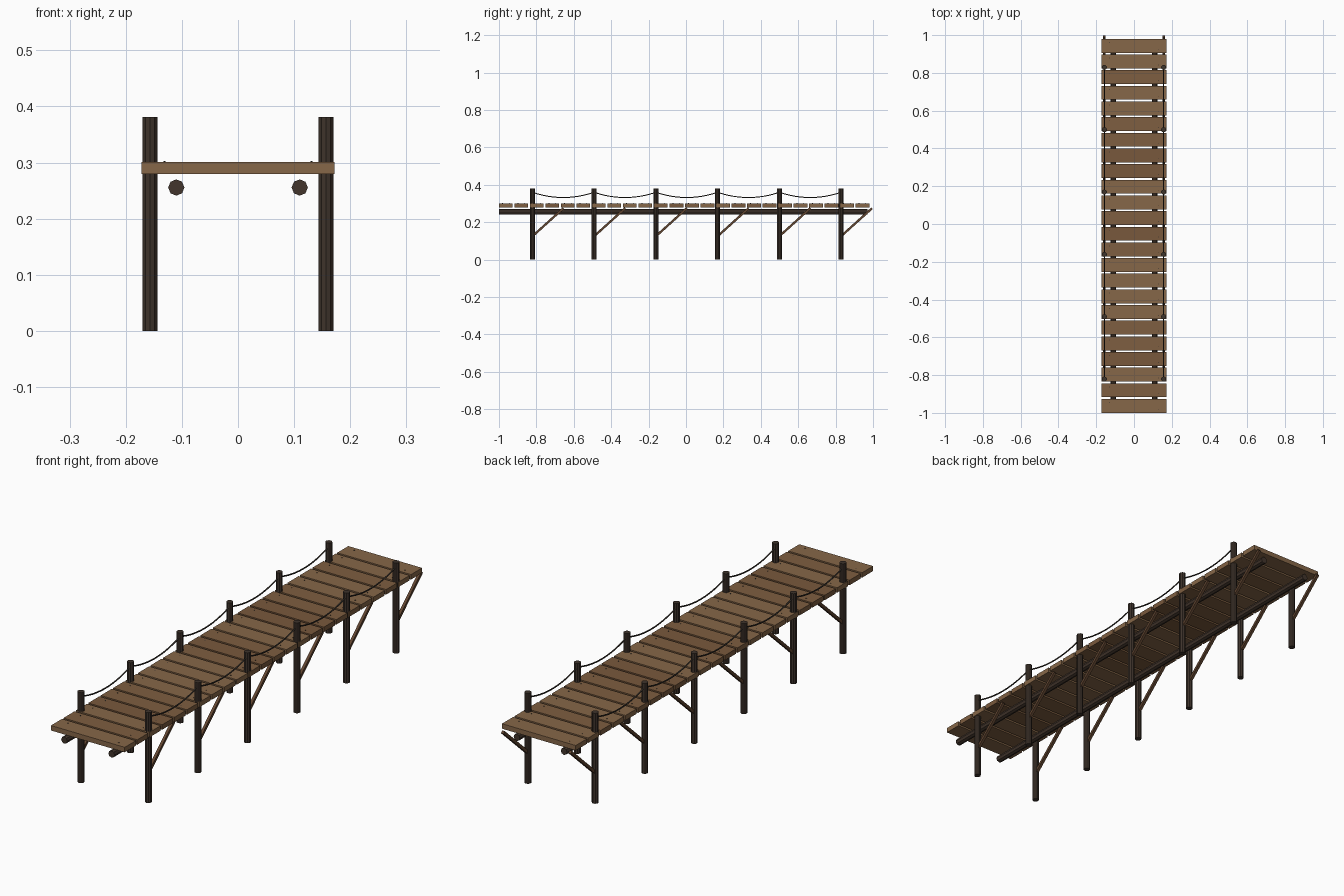
import bpy, bmesh, math, random
from mathutils import Vector, Matrix

if "Cube" in bpy.data.objects:
    bpy.data.objects.remove(bpy.data.objects["Cube"])

random.seed(4)

def material(name, rgb):
    m = bpy.data.materials.new(name)
    m.diffuse_color = (*rgb, 1)
    m.use_nodes = True
    m.node_tree.nodes["Principled BSDF"].inputs["Base Color"].default_value = m.diffuse_color
    return m

PLANKS = [material("plank_wood_%d" % i, c) for i, c in enumerate(
    [(0.24, 0.135, 0.065), (0.21, 0.112, 0.052), (0.19, 0.098, 0.045)])]
POST = material("post_wood", (0.048, 0.033, 0.024))
BEAM = material("beam_wood", (0.055, 0.036, 0.025))
BRACE = material("brace_wood", (0.12, 0.06, 0.03))
ROPE = material("rope", (0.04, 0.032, 0.025))
NAIL = material("nail_iron", (0.03, 0.028, 0.026))

def finish(bm, name, mat):
    me = bpy.data.meshes.new(name)
    bm.to_mesh(me)
    bm.free()
    me.materials.append(mat)
    ob = bpy.data.objects.new(name, me)
    bpy.context.collection.objects.link(ob)
    return ob

def along(a, b):
    """Matrix placing a z-aligned primitive midway between a and b."""
    d = b - a
    return Matrix.Translation((a + b) / 2) @ d.to_track_quat('Z', 'Y').to_matrix().to_4x4()

def cylinder(name, a, b, r, sides, mat):
    a, b = Vector(a), Vector(b)
    bm = bmesh.new()
    bmesh.ops.create_cone(bm, cap_ends=True, segments=sides, radius1=r, radius2=r,
                          depth=(b - a).length, matrix=along(a, b))
    return finish(bm, name, mat)

def box(name, size, matrix, mat):
    bm = bmesh.new()
    bmesh.ops.create_cube(bm, size=1, matrix=matrix @ Matrix.Diagonal((*size, 1)))
    return finish(bm, name, mat)

# Deck planks with nails
COUNT, WIDTH = 24, 0.0735
pitch = (1.98 - WIDTH) / (COUNT - 1)
for i in range(COUNT):
    y = -1 + WIDTH / 2 + i * pitch
    box("plank", (0.344, WIDTH, 0.021), Matrix.Translation((0, y, 0.2905)), random.choice(PLANKS))
    for s in (-1, 1):
        cylinder("nail", (s * 0.131, y - s * 0.018, 0.298), (s * 0.131, y - s * 0.018, 0.3025),
                 0.002, 6, NAIL)

POST_X = 0.157
post_ys = [-0.821 + 0.33 * i for i in range(6)]
for s in (-1, 1):
    side = "right" if s > 0 else "left"
    x = s * POST_X
    # Long round beam under the deck
    cylinder(side + "_beam", (s * 0.11, -1, 0.2555), (s * 0.11, 0.97, 0.2555), 0.0145, 8, BEAM)
    for y in post_ys:
        # Post and its diagonal brace
        cylinder(side + "_post", (x, y, 0), (x, y, 0.381), 0.0138, 10, POST)
        a, b = Vector((x, y, 0.125)), Vector((x, y + 0.166, 0.275))
        box(side + "_brace", (0.012, 0.012, (b - a).length), along(a, b), BRACE)
    # Sagging ropes between posts
    cu = bpy.data.curves.new(side + "_rope", 'CURVE')
    cu.dimensions = '3D'
    cu.bevel_depth = 0.003
    cu.bevel_resolution = 1
    cu.use_fill_caps = True
    for y0, y1 in zip(post_ys, post_ys[1:]):
        sp = cu.splines.new('POLY')
        n = 12
        sp.points.add(n)
        for k, p in enumerate(sp.points):
            t = k / n
            p.co = (x, y0 + (y1 - y0) * t, 0.36 - 0.028 * 4 * t * (1 - t), 1)
    cu.materials.append(ROPE)
    bpy.context.collection.objects.link(bpy.data.objects.new(side + "_rope", cu))
